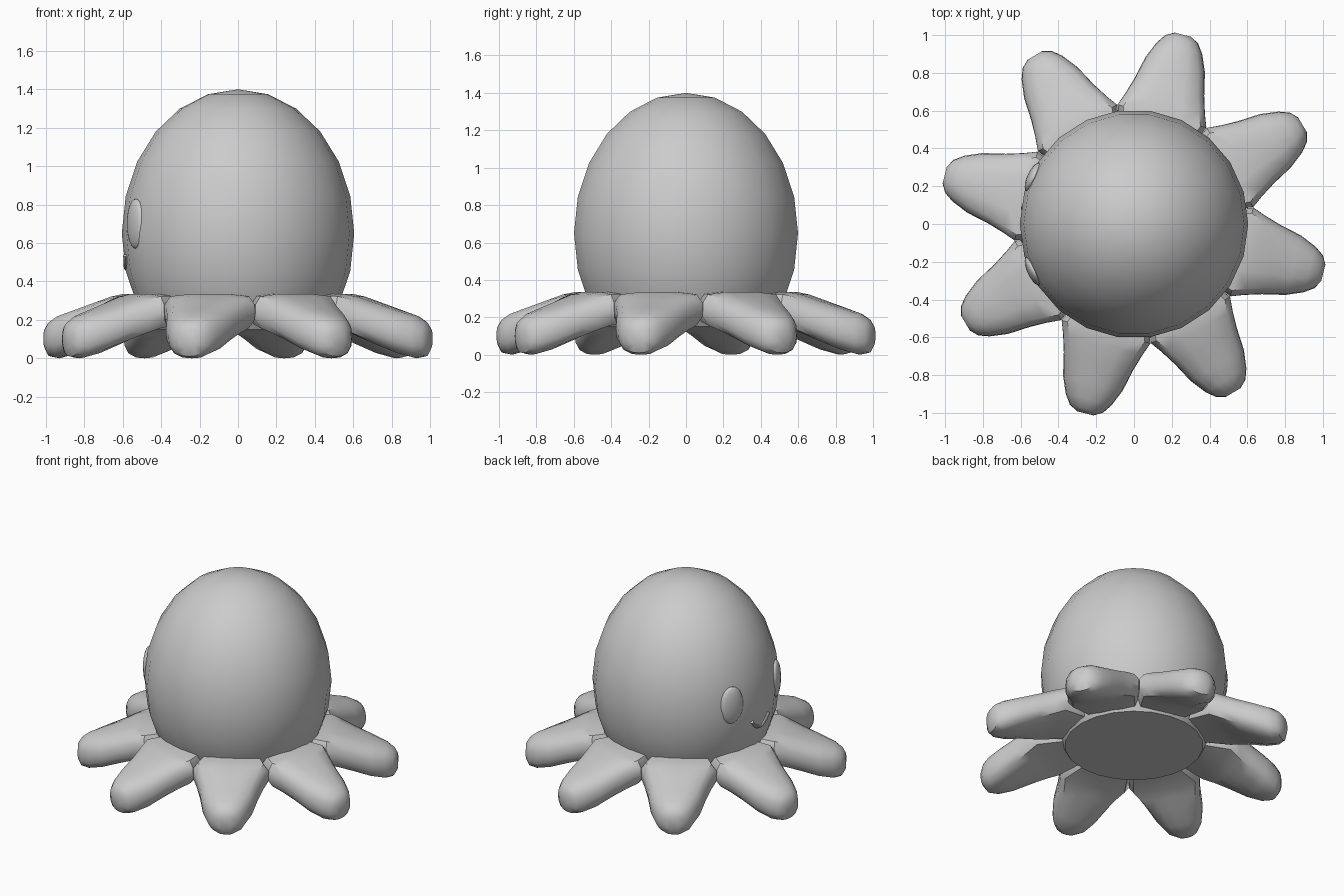
import bpy, bmesh, math

if "Cube" in bpy.data.objects:
    bpy.data.objects.remove(bpy.data.objects["Cube"])

def make_object(name, bm, sharp=35):
    bmesh.ops.recalc_face_normals(bm, faces=bm.faces[:])
    mesh = bpy.data.meshes.new(name)
    bm.to_mesh(mesh)
    bm.free()
    ob = bpy.data.objects.new(name, mesh)
    bpy.context.collection.objects.link(ob)
    bpy.ops.object.select_all(action='DESELECT')
    ob.select_set(True)
    bpy.context.view_layer.objects.active = ob
    bpy.ops.object.shade_smooth_by_angle(angle=math.radians(sharp))
    return ob

def loft(rings):
    """Skin closed rings of points and cap both ends."""
    bm = bmesh.new()
    loops = [[bm.verts.new(p) for p in ring] for ring in rings]
    n = len(loops[0])
    for a, b in zip(loops, loops[1:]):
        for i in range(n):
            j = (i + 1) % n
            bm.faces.new((a[i], a[j], b[j], b[i]))
    bm.faces.new(loops[0])
    bm.faces.new(loops[-1])
    return bm

HEAD_R, HEAD_H, HEAD_Z, FLOOR = 0.605, 0.75, 0.65, 0.15

def head_radius(z):
    return HEAD_R * math.sqrt(1 - ((z - HEAD_Z) / HEAD_H) ** 2)

# Head: egg-shaped sphere cut flat underneath
bm = bmesh.new()
bmesh.ops.create_uvsphere(bm, u_segments=22, v_segments=12, radius=1)
for v in bm.verts:
    x, y, z = v.co
    v.co = (y * HEAD_R, x * HEAD_R, z * HEAD_H + HEAD_Z)
cut = bmesh.ops.bisect_plane(bm, geom=bm.verts[:] + bm.edges[:] + bm.faces[:],
                             plane_co=(0, 0, FLOOR), plane_no=(0, 0, 1), clear_inner=True)
rim = [e for e in cut['geom_cut'] if isinstance(e, bmesh.types.BMEdge)]
bmesh.ops.contextual_create(bm, geom=rim)
make_object("head", bm)

# Tentacles: boxy at the root, rounded at the tip
# distance, half width, top, bottom, squareness
stations = [(0.42, 0.174, 0.335, 0.170, 6.0),
            (0.59, 0.243, 0.335, 0.145, 5.0),
            (0.66, 0.217, 0.322, 0.115, 4.0),
            (0.75, 0.190, 0.292, 0.075, 3.3),
            (0.87, 0.163, 0.252, 0.025, 2.8),
            (0.96, 0.125, 0.222, 0.000, 2.6),
            (1.01, 0.090, 0.190, 0.010, 2.5),
            (1.035, 0.045, 0.155, 0.050, 2.3)]

def section(u, w, top, bottom, power):
    ring = []
    for i in range(16):
        a = math.tau * i / 16
        c, s = math.cos(a), math.sin(a)
        k = (abs(c) ** power + abs(s) ** power) ** (-1 / power)
        ring.append((u, w * c * k, (top + bottom) / 2 + (top - bottom) / 2 * s * k))
    return ring

for i in range(8):
    leg = make_object(f"tentacle_{i + 1}", loft([section(*s) for s in stations]), 40)
    leg.rotation_euler.z = math.radians(30.5 + 45 * i)

# Eyes: flattened ovals on the -x side
for side, angle in (("left", 155), ("right", 205)):
    bm = bmesh.new()
    bmesh.ops.create_uvsphere(bm, u_segments=20, v_segments=12, radius=1)
    bmesh.ops.scale(bm, vec=(0.033, 0.085, 0.13), verts=bm.verts)
    eye = make_object(f"{side}_eye", bm)
    a = math.radians(angle)
    eye.location = (0.587 * math.cos(a), 0.587 * math.sin(a), 0.70)
    eye.rotation_euler.z = a

# Mouth: thin smile tube following the head surface
rings = []
for i in range(13):
    t = i / 6 - 1
    a = math.pi + math.radians(9) * t
    z = 0.47 + 0.065 * t * t
    slope = math.atan2(0.13 * t, 0.095)
    r = head_radius(z) - 0.004
    ring = []
    for j in range(8):
        b = math.tau * j / 8
        out, up = 0.011 * math.cos(b), 0.011 * math.sin(b)
        ang = a - up * math.sin(slope) / r
        ring.append(((r + out) * math.cos(ang), (r + out) * math.sin(ang),
                     z + up * math.cos(slope)))
    rings.append(ring)
make_object("mouth", loft(rings))
